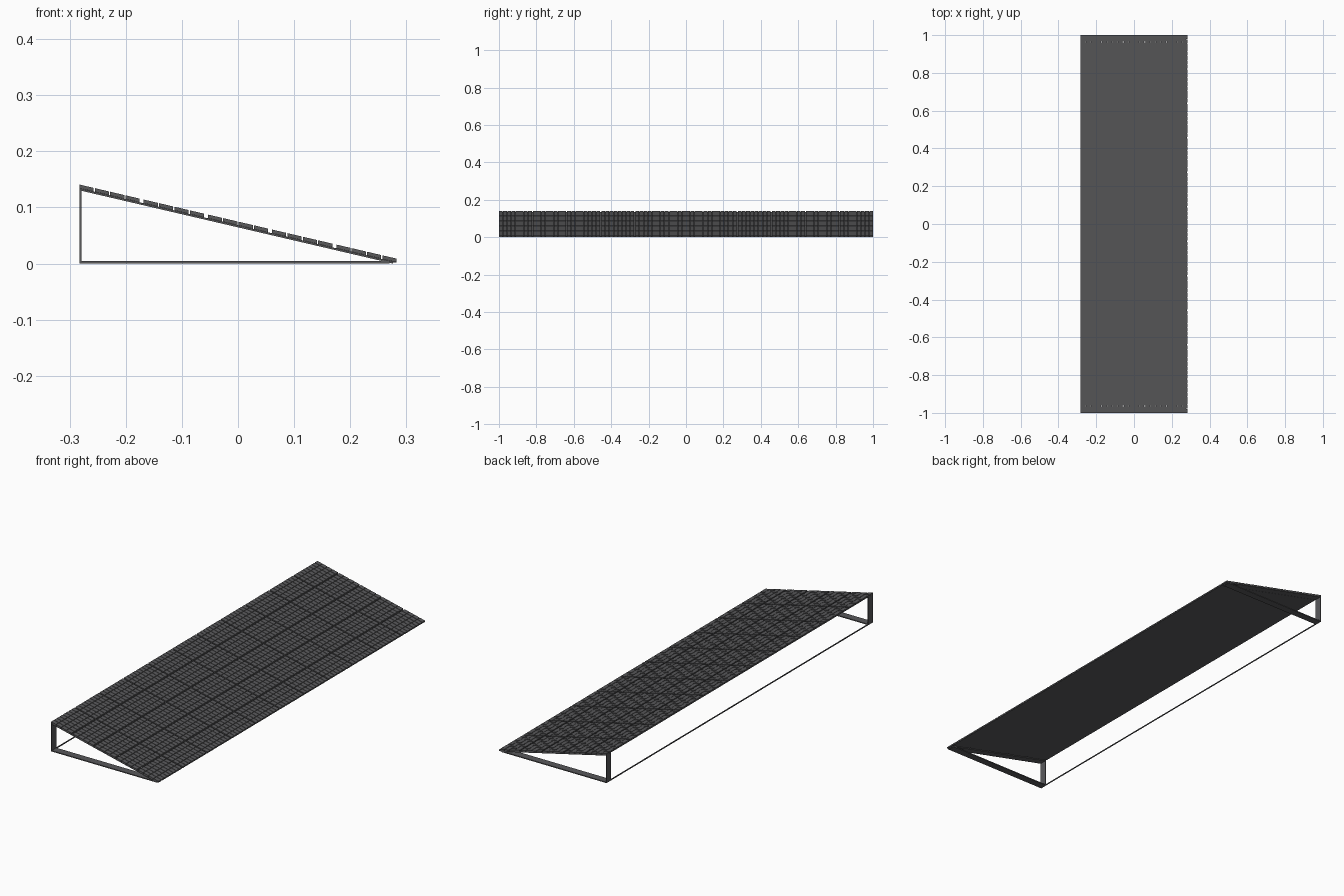
import bpy, bmesh

if "Cube" in bpy.data.objects:
    bpy.data.objects.remove(bpy.data.objects["Cube"])

SLOPE = -0.2336           # fall of the panel along x
X0, X1 = -0.2825, 0.2825  # panel extent across
mat = bpy.data.materials.new("dark_grey")
mat.diffuse_color = (0.1, 0.1, 0.105, 1)
mat.use_nodes = True
mat.node_tree.nodes["Principled BSDF"].inputs["Base Color"].default_value = mat.diffuse_color


def add_prism(bm, profile, y0, y1):
    """Extrude an x-z profile from y0 to y1."""
    a = [bm.verts.new((x, y0, z)) for x, z in profile]
    b = [bm.verts.new((x, y1, z)) for x, z in profile]
    n = len(a)
    bm.faces.new(a)
    bm.faces.new(b[::-1])
    for i in range(n):
        j = (i + 1) % n
        bm.faces.new((a[j], a[i], b[i], b[j]))


def sloped(x0, x1, low, high):
    """Profile parallel to the panel; low/high are heights at x = 0."""
    return [(x0, low + SLOPE * x0), (x1, low + SLOPE * x1),
            (x1, high + SLOPE * x1), (x0, high + SLOPE * x0)]


def rect(x0, x1, z0, z1):
    return [(x0, z0), (x1, z0), (x1, z1), (x0, z1)]


def make(name, parts):
    bm = bmesh.new()
    for profile, y0, y1 in parts:
        add_prism(bm, profile, y0, y1)
    bmesh.ops.recalc_face_normals(bm, faces=bm.faces)
    me = bpy.data.meshes.new(name)
    bm.to_mesh(me)
    bm.free()
    me.materials.append(mat)
    ob = bpy.data.objects.new(name, me)
    bpy.context.collection.objects.link(ob)
    return ob


# Solar cells: 5 x 11 modules, each 4 x 8 cells
COLS, ROWS, NX, NY = 5, 11, 4, 8
GX, GY, G = 0.007, 0.007, 0.0022      # module gaps and cell gap
mw = (X1 - X0 - GX * (COLS - 1)) / COLS
ml = (2.0 - GY * (ROWS - 1)) / ROWS
cw = (mw - G * (NX - 1)) / NX
cl = (ml - G * (NY - 1)) / NY
cells = []
for c in range(COLS):
    for i in range(NX):
        x = X0 + c * (mw + GX) + i * (cw + G)
        prof = sloped(x, x + cw, 0.0682, 0.0748)
        for r in range(ROWS):
            for j in range(NY):
                y = -1 + r * (ml + GY) + j * (cl + G)
                cells.append((prof, y, y + cl))
make("solar_cells", cells)

# Thin backing sheet under the cells
make("backing_sheet", [(sloped(X0, X1 - 0.002, 0.0668, 0.0682), -0.96, 0.96)])

# Flat-bar triangular frames at both ends
for name, y0, y1 in (("front", -1.0, -0.965), ("back", 0.965, 1.0)):
    make(name + "_sloped_bar", [(sloped(X0, 0.276, 0.0645, 0.0678), y0, y1)])
    make(name + "_base_bar", [(rect(X0, 0.27, 0.0, 0.0045), y0, y1)])
    make(name + "_post", [(rect(X0, X0 + 0.0035, 0.0, 0.133), y0, y1)])

# Thin rod joining the two posts at the ground
make("rear_rod", [(rect(X0, X0 + 0.004, 0.0, 0.0045), -0.965, 0.965)])
